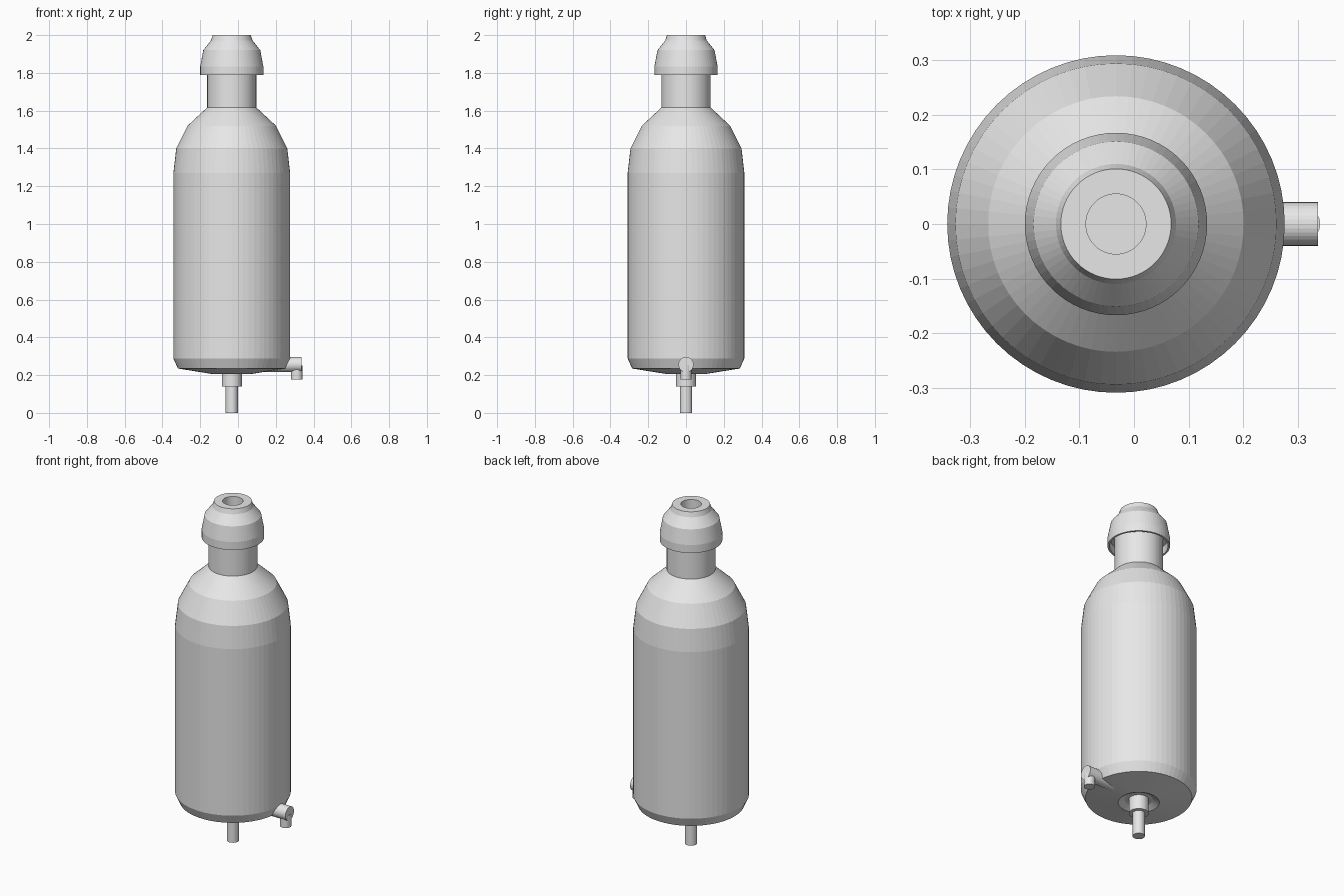
import bpy, bmesh, math
from mathutils import Matrix, Vector

if "Cube" in bpy.data.objects:
    bpy.data.objects.remove(bpy.data.objects["Cube"])

AXIS_X = -0.033
grey = bpy.data.materials.new("light_grey")
grey.diffuse_color = (0.8, 0.8, 0.8, 1)
grey.use_nodes = True
grey.node_tree.nodes["Principled BSDF"].inputs["Base Color"].default_value = grey.diffuse_color


def finish(name, bm):
    bmesh.ops.recalc_face_normals(bm, faces=bm.faces)
    mesh = bpy.data.meshes.new(name)
    bm.to_mesh(mesh)
    bm.free()
    mesh.materials.append(grey)
    obj = bpy.data.objects.new(name, mesh)
    bpy.context.collection.objects.link(obj)
    return obj


def lathe(name, profile, sides=64):
    """Spin (radius, height) points around the bottle axis."""
    bm = bmesh.new()
    verts = [bm.verts.new((r, 0, z)) for r, z in profile]
    edges = [bm.edges.new(pair) for pair in zip(verts, verts[1:])]
    bmesh.ops.spin(bm, geom=verts + edges, cent=(0, 0, 0), axis=(0, 0, 1),
                   angle=math.tau, steps=sides)
    bmesh.ops.remove_doubles(bm, verts=bm.verts, dist=1e-5)
    obj = finish(name, bm)
    obj.location.x = AXIS_X
    return obj


def rod(name, start, end, radius, sides=32):
    """Capped cylinder between two points."""
    a, b = Vector(start), Vector(end)
    turn = Vector((0, 0, 1)).rotation_difference(b - a).to_matrix().to_4x4()
    bm = bmesh.new()
    bmesh.ops.create_cone(bm, cap_ends=True, segments=sides, radius1=radius,
                          radius2=radius, depth=(b - a).length,
                          matrix=Matrix.Translation((a + b) / 2) @ turn)
    return finish(name, bm)


# Bottle body with shoulder, neck and shallow ring recess underneath
lathe("bottle_body", [
    (0, 0.225), (0.075, 0.225), (0.11, 0.207), (0.285, 0.235), (0.309, 0.288),
    (0.309, 1.27), (0.294, 1.40), (0.234, 1.52), (0.13, 1.617),
    (0.13, 1.86), (0, 1.86)])

# Cap with a hole in the top and an overhanging skirt
lathe("cap", [
    (0.128, 1.83), (0.152, 1.83), (0.156, 1.788), (0.167, 1.788),
    (0.167, 1.835), (0.151, 1.92), (0.11, 1.972), (0.101, 2.0),
    (0.055, 2.0), (0.055, 1.90), (0, 1.90)])

# Bottom outlet
rod("outlet_collar", (AXIS_X, 0, 0.14), (AXIS_X, 0, 0.23), 0.053)
rod("outlet_stem", (AXIS_X, 0, 0), (AXIS_X, 0, 0.15), 0.033)

# Side spigot
rod("spigot_pipe", (0.1, 0, 0.256), (0.337, 0, 0.256), 0.04)
rod("spigot_spout", (0.311, 0, 0.177), (0.311, 0, 0.25), 0.03)
